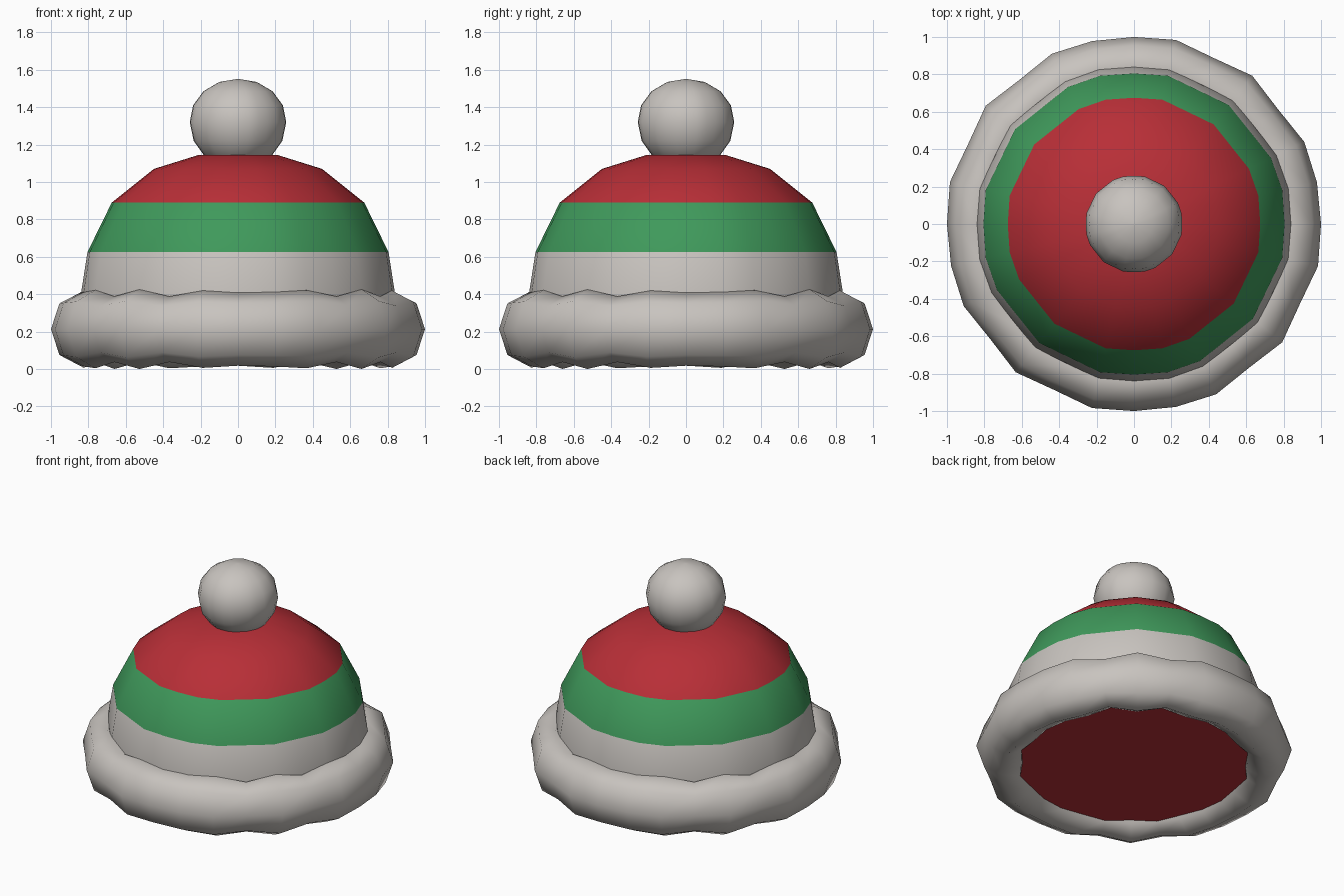
import bpy, bmesh, math

cube = bpy.data.objects.get("Cube")
if cube:
    bpy.data.objects.remove(cube, do_unlink=True)


def material(name, rgb):
    mat = bpy.data.materials.new(name)
    mat.use_nodes = True
    mat.diffuse_color = (*rgb, 1)
    mat.node_tree.nodes["Principled BSDF"].inputs["Base Color"].default_value = (*rgb, 1)
    return mat


wool = material("warm_grey_wool", (0.58, 0.55, 0.52))
red = material("red_knit", (0.48, 0.028, 0.038))
green = material("green_knit", (0.05, 0.32, 0.105))

SIDES = 28
QUARTER = SIDES // 4
# Uneven outline, repeated in each quarter turn
ROUND = [1, 1.01, 1.01, 0.985, 1.01, 0.985, 1.01]
PUFF = [1, 1.02, 1.07, 0.9, 1.09, 0.9, 1.06]


def revolve(name, profile, mats, closed=False, band=None):
    """Turn profile(i) -> [(radius, z)] about the z axis."""
    bm = bmesh.new()
    columns = []
    for i in range(SIDES):
        a = 2 * math.pi * i / SIDES
        columns.append([bm.verts.new((r * math.cos(a), r * math.sin(a), z))
                        for r, z in profile(i % QUARTER)])
    count = len(columns[0])
    for i in range(SIDES):
        here, there = columns[i], columns[(i + 1) % SIDES]
        for j in range(count if closed else count - 1):
            k = (j + 1) % count
            bm.faces.new((here[j], there[j], there[k], here[k]))
    if not closed:
        bm.faces.new([c[0] for c in reversed(columns)])
        bm.faces.new([c[-1] for c in columns])
    bmesh.ops.recalc_face_normals(bm, faces=bm.faces)
    if band:
        for f in bm.faces:
            f.material_index = band(f)
    mesh = bpy.data.meshes.new(name)
    bm.to_mesh(mesh)
    bm.free()
    for m in mats:
        mesh.materials.append(m)
    obj = bpy.data.objects.new(name, mesh)
    bpy.context.collection.objects.link(obj)
    bpy.ops.object.select_all(action="DESELECT")
    obj.select_set(True)
    bpy.context.view_layer.objects.active = obj
    bpy.ops.object.shade_smooth_by_angle(angle=math.radians(62))
    return obj


# Striped crown with a closed red underside
CROWN = [(0.85, 0.09), (0.84, 0.4), (0.805, 0.625), (0.675, 0.89),
         (0.45, 1.07), (0.21, 1.145)]


def crown_band(face):
    z = face.calc_center_median().z
    if z < 0.1 or z > 0.89:
        return 1
    return 2 if z > 0.625 else 0


revolve("crown", lambda i: [(r * ROUND[i], z) for r, z in CROWN],
        [wool, red, green], band=crown_band)


# Puffy rolled brim
def brim_section(i):
    angles = [2 * math.pi * k / 8 for k in range(8)]
    return [(0.845 + 0.155 * PUFF[i] * math.cos(a),
             0.213 + 0.195 * PUFF[i] * math.sin(a)) for a in angles]


revolve("brim", brim_section, [wool], closed=True)

# Pompom
POMPOM = [(0.08, 1.08), (0.18, 1.14), (0.237, 1.22), (0.258, 1.32),
          (0.24, 1.41), (0.185, 1.485), (0.1, 1.535), (0.01, 1.55)]
revolve("pompom", lambda i: [(r * ROUND[i], z) for r, z in POMPOM], [wool])
